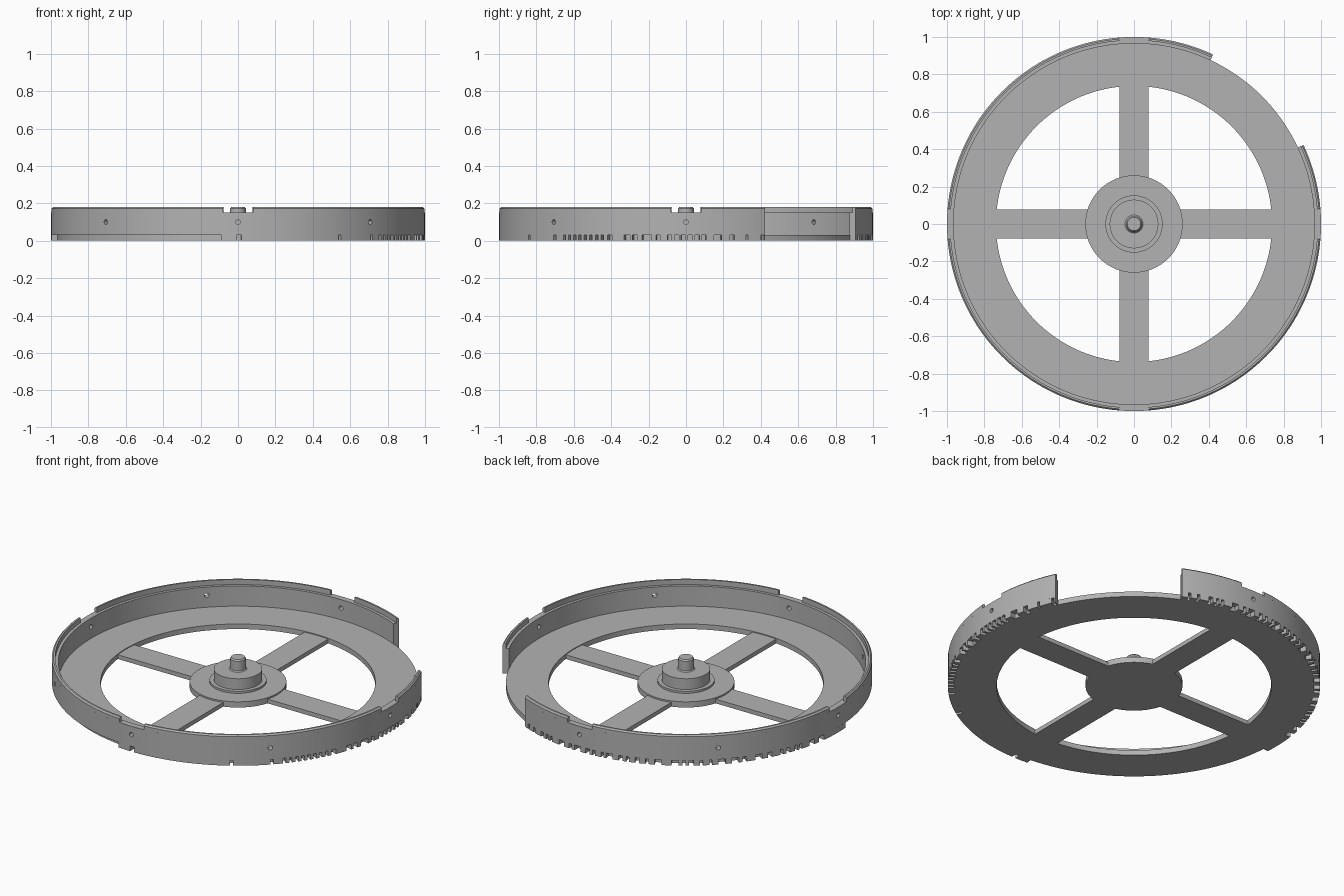
import bpy, bmesh, math, random
from mathutils import Matrix

if "Cube" in bpy.data.objects:
    bpy.data.objects.remove(bpy.data.objects["Cube"], do_unlink=True)

grey = bpy.data.materials.new("plain_grey")
grey.use_nodes = True
grey.diffuse_color = (0.45, 0.45, 0.45, 1)
grey.node_tree.nodes["Principled BSDF"].inputs["Base Color"].default_value = (0.45, 0.45, 0.45, 1)


def finish(name, bm):
    bmesh.ops.recalc_face_normals(bm, faces=bm.faces)
    mesh = bpy.data.meshes.new(name)
    bm.to_mesh(mesh)
    bm.free()
    mesh.materials.append(grey)
    obj = bpy.data.objects.new(name, mesh)
    bpy.context.collection.objects.link(obj)
    return obj


def smooth(obj):
    bpy.ops.object.select_all(action='DESELECT')
    obj.select_set(True)
    bpy.context.view_layer.objects.active = obj
    bpy.ops.object.shade_smooth_by_angle(angle=math.radians(30))


def sweep(bm, profile, a0, a1):
    """Sweep a closed (radius, z) profile around z from a0 to a1 degrees."""
    full = a1 - a0 >= 360
    steps = max(1, round((a1 - a0) / 2))
    rings = []
    for i in range(steps if full else steps + 1):
        a = math.radians(a0 + (a1 - a0) * i / steps)
        rings.append([bm.verts.new((r * math.cos(a), r * math.sin(a), z)) for r, z in profile])
    n = len(profile)
    for i in range(steps):
        p, q = rings[i], rings[(i + 1) % len(rings)]
        for j in range(n):
            k = (j + 1) % n
            bm.faces.new((p[j], p[k], q[k], q[j]))
    if not full:
        bm.faces.new(rings[0])
        bm.faces.new(rings[-1])


def swept(name, profile, spans):
    bm = bmesh.new()
    for a0, a1 in spans:
        sweep(bm, profile, a0, a1)
    return finish(name, bm)


def rect(r0, r1, z0, z1):
    return [(r0, z0), (r1, z0), (r1, z1), (r0, z1)]


FLOOR = 0.03
GAP_START, GAP_END = 25, 65

# Flat floor ring
smooth(swept("floor_ring", rect(0.738, 0.967, 0, FLOOR), [(0, 360)]))

# Four spokes
bm = bmesh.new()
for k in range(4):
    turn = Matrix.Rotation(k * math.pi / 2, 4, 'Z')
    place = Matrix.Translation((0.475, 0, 0.0125)) @ Matrix.Diagonal((0.53, 0.155, 0.025, 1))
    bmesh.ops.create_cube(bm, size=1, matrix=turn @ place)
finish("spokes", bm)

# Hub: stepped boss with a chamfered centre pin
steps = [(0.26, 0), (0.26, 0.034), (0.153, 0.034), (0.153, 0.046), (0.13, 0.046),
         (0.13, 0.11), (0.048, 0.11), (0.042, 0.116), (0.042, 0.172), (0.036, 0.18)]
bm = bmesh.new()
rings = []
for r, z in steps:
    rings.append([bm.verts.new((r * math.cos(t), r * math.sin(t), z))
                  for t in (math.tau * i / 96 for i in range(96))])
for p, q in zip(rings, rings[1:]):
    for i in range(96):
        j = (i + 1) % 96
        bm.faces.new((p[i], p[j], q[j], q[i]))
bm.faces.new(rings[0])
bm.faces.new(rings[-1])
smooth(finish("hub", bm))

# Outer wall, open on one side
wall = swept("outer_wall", rect(0.965, 1.0, FLOOR, 0.15), [(GAP_END, GAP_START + 360)])

# Small round holes through the wall
bm = bmesh.new()
for k in range(8):
    turn = Matrix.Rotation(k * math.pi / 4, 4, 'Z')
    place = Matrix.Translation((0.98, 0, 0.1)) @ Matrix.Rotation(math.pi / 2, 4, 'Y')
    bmesh.ops.create_cone(bm, cap_ends=True, segments=16, radius1=0.013, radius2=0.013,
                          depth=0.2, matrix=turn @ place)
cutter = finish("hole_cutter", bm)
cutter.hide_render = True
cut = wall.modifiers.new("holes", 'BOOLEAN')
cut.operation = 'DIFFERENCE'
cut.object = cutter
bpy.context.view_layer.objects.active = wall
bpy.ops.object.modifier_apply(modifier=cut.name)
bpy.data.objects.remove(cutter, do_unlink=True)
smooth(wall)

# Thin top lip, broken by a notch on each axis
half = math.degrees(math.asin(0.08))
lip_profile = [(0.982, 0.15), (1.0, 0.15), (1.0, 0.172), (0.992, 0.18), (0.982, 0.18)]
lip_spans = [(GAP_END, 90 - half)]
lip_spans += [(a + half, a + 90 - half) for a in (90, 180, 270)]
lip_spans += [(360 + half, 360 + GAP_START)]
smooth(swept("top_lip", lip_profile, lip_spans))

# Lower skirt with coded slots: teeth are what remains between the slots
slots = [(-90.5, -89), (-57.5, -56.5), (-45, -44)]
slots += [(-41 + 2 * i, -40.1 + 2 * i) for i in range(8)]
slots += [(-24.8, -23.3), (-19.3, -17.5), (-16.7, -15), (-13.6, -10.6), (-9.2, -8), (-5.7, -4.4)]
slots += [(-3.6 + 2.1 * i, -2.2 + 2.1 * i) for i in range(5)]
slots += [(8.6, 11), (13.6, 15), (18.7, 19.4), (23.6, 24.6)]
random.seed(4)
a = GAP_END + 2
while a < 174:
    width = random.choice((0.9, 1.3, 2.2))
    slots.append((a, a + width))
    a += width + random.choice((0.8, 1.2, 2.0, 3.0))


def teeth(start, end):
    spans = []
    for s0, s1 in slots:
        if start < s0 and s1 < end:
            spans.append((start, s0))
            start = s1
    return spans + [(start, end)]


smooth(swept("slotted_skirt", rect(0.967, 1.0, 0, FLOOR),
             teeth(-95, GAP_START) + teeth(GAP_END, 184)))
